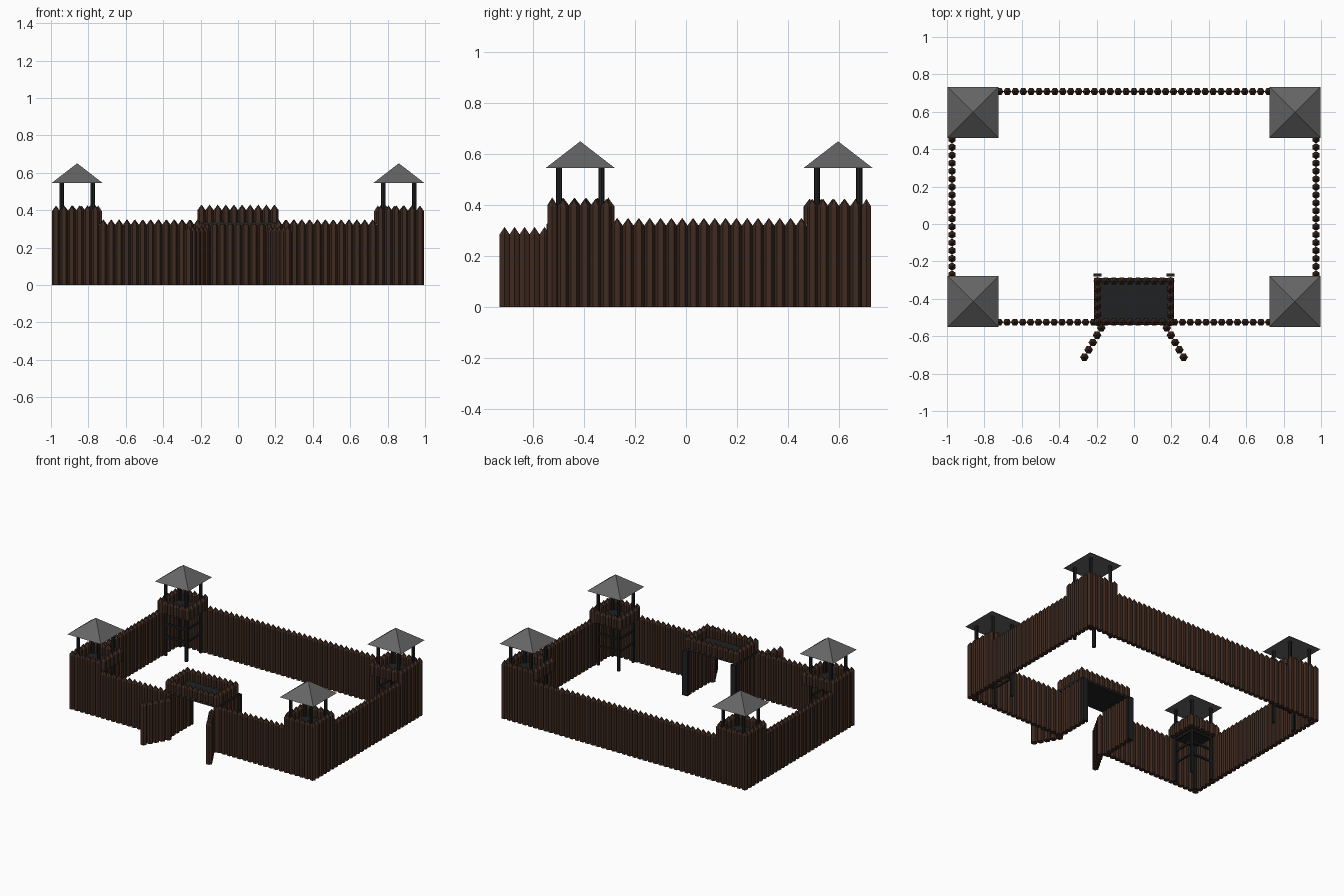
import bpy, bmesh, math
from mathutils import Matrix, Vector

cube = bpy.data.objects.get("Cube")
if cube:
    bpy.data.objects.remove(cube, do_unlink=True)


def material(name, rgb):
    m = bpy.data.materials.new(name)
    m.use_nodes = True
    m.diffuse_color = (*rgb, 1)
    m.node_tree.nodes["Principled BSDF"].inputs["Base Color"].default_value = (*rgb, 1)
    return m


LOG = material("brown log", (0.05, 0.024, 0.015))
DARK = material("dark timber", (0.014, 0.015, 0.016))
ROOF = material("grey roof", (0.13, 0.13, 0.13))

PITCH = 0.0425    # spacing of the logs
TIP = 0.03        # height of a sharpened log end
DECK = 0.325      # underside of raised floors
WALL_H, TOWER_H, DOOR_H, GATE_H = 0.35, 0.425, 0.315, 0.43


def finish(name, bm, mat):
    mesh = bpy.data.meshes.new(name)
    bm.to_mesh(mesh)
    bm.free()
    mesh.materials.append(mat)
    obj = bpy.data.objects.new(name, mesh)
    bpy.context.collection.objects.link(obj)
    return obj


def add_log(bm, x, y, angle, base, top, r):
    """Six-sided log with a pointed end, corners in line with the wall."""
    def ring(z):
        return [bm.verts.new((x + r * math.cos(angle + i * math.pi / 3),
                              y + r * math.sin(angle + i * math.pi / 3), z)) for i in range(6)]
    low, high = ring(base), ring(top - TIP)
    peak = bm.verts.new((x, y, top))
    bm.faces.new(low[::-1])
    for i in range(6):
        j = (i + 1) % 6
        bm.faces.new((low[i], low[j], high[j], high[i]))
        bm.faces.new((high[i], high[j], peak))


def log_row(name, start, end, height, base=0.0):
    """Row of logs from start to end; height is a number or a rule on (x, y)."""
    a, b = Vector(start), Vector(end)
    d = b - a
    n = max(1, round(d.length / PITCH))
    angle = math.atan2(d.y, d.x)
    bm = bmesh.new()
    for i in range(n + 1):
        p = a + d * i / n
        top = height(p.x, p.y) if callable(height) else height
        add_log(bm, p.x, p.y, angle, base, top, d.length / n * 0.505)
    return finish(name, bm, LOG)


def add_box(bm, centre, size):
    bmesh.ops.create_cube(bm, size=1, matrix=Matrix.Translation(centre) @ Matrix.Diagonal((*size, 1)))


def box(name, centre, size, mat=DARK):
    bm = bmesh.new()
    add_box(bm, centre, size)
    return finish(name, bm, mat)


# Layout of the stockade
WX, FRONT, BACK = 0.973, -0.525, 0.708
TX, TY_FRONT, TY_BACK = 0.86, -0.415, 0.597
HALF = 0.112      # tower centre to its parapets
GX, GY = 0.195, -0.305


def wall_height(x, y):
    corner_x = abs(x) > TX - HALF - 0.01
    corner_y = y < TY_FRONT + HALF + 0.01 or y > TY_BACK - HALF - 0.01
    return TOWER_H if corner_x and corner_y else WALL_H


# Outer walls
log_row("back_wall", (-WX, BACK), (WX, BACK), wall_height)
for side, s in (("left", 1), ("right", -1)):
    log_row(side + "_wall", (s * WX, FRONT + PITCH), (s * WX, BACK - PITCH), wall_height)
    log_row(side + "_front_wall", (s * WX, FRONT), (s * (GX + 0.022), FRONT), wall_height)


# Corner towers
def tower(name, sx, cy, sy):
    cx = sx * TX
    # Inner parapets
    ix, iy = cx - sx * HALF, cy - sy * HALF
    log_row(name + "_side_parapet", (ix, iy), (ix, cy + sy * (HALF - PITCH)), TOWER_H, DECK)
    log_row(name + "_rear_parapet", (ix + sx * PITCH, iy), (cx + sx * (HALF - PITCH), iy), TOWER_H, DECK)
    # Floor
    box(name + "_floor", (cx, cy, DECK + 0.008), (0.2, 0.2, 0.016))
    # Posts and cross rails
    bm = bmesh.new()
    leg = 0.083
    for px in (-leg, leg):
        for py in (-leg, leg):
            bmesh.ops.create_cone(bm, cap_ends=True, segments=8, radius1=0.012, radius2=0.012,
                                  depth=0.56, matrix=Matrix.Translation((cx + px, cy + py, 0.28)))
    for z in (0.14, 0.23, DECK - 0.008):
        add_box(bm, (cx - sx * leg, cy, z), (0.012, 2 * leg, 0.014))
        add_box(bm, (cx, cy - sy * leg, z), (2 * leg, 0.012, 0.014))
    finish(name + "_frame", bm, DARK)
    # Pyramid roof
    bm = bmesh.new()
    bmesh.ops.create_cone(bm, cap_ends=True, segments=4, radius1=0.136 * math.sqrt(2), radius2=0,
                          depth=0.105, matrix=Matrix.Translation((cx, cy, 0.598))
                          @ Matrix.Rotation(math.pi / 4, 4, "Z"))
    bmesh.ops.remove_doubles(bm, verts=bm.verts, dist=0.0001)
    finish(name + "_roof", bm, ROOF)


for side, s in (("left", 1), ("right", -1)):
    tower("front_" + side + "_tower", s, TY_FRONT, -1)
    tower("back_" + side + "_tower", s, TY_BACK, 1)

# Gatehouse: deck, parapets, passage walls, posts and open doors
mid = (FRONT + GY) / 2
box("gate_deck", (0, mid, DECK + 0.006), (2 * GX + 0.04, GY - FRONT + 0.03, 0.016))
log_row("gate_front_parapet", (-GX, FRONT), (GX, FRONT), GATE_H, DECK + 0.01)
log_row("gate_back_parapet", (-GX, GY), (GX, GY), GATE_H, DECK + 0.01)
for side, s in (("left", 1), ("right", -1)):
    x = s * GX
    log_row(side + "_gate_parapet", (x, FRONT + PITCH), (x, GY - PITCH), GATE_H, DECK + 0.01)
    log_row(side + "_passage_wall", (x, FRONT), (x, GY), DECK + TIP)
    box(side + "_gate_post", (x, GY + 0.032, DECK / 2), (0.042, 0.018, DECK))
    log_row(side + "_gate_door", (s * 0.175, -0.555), (s * 0.265, -0.712), DOOR_H)
